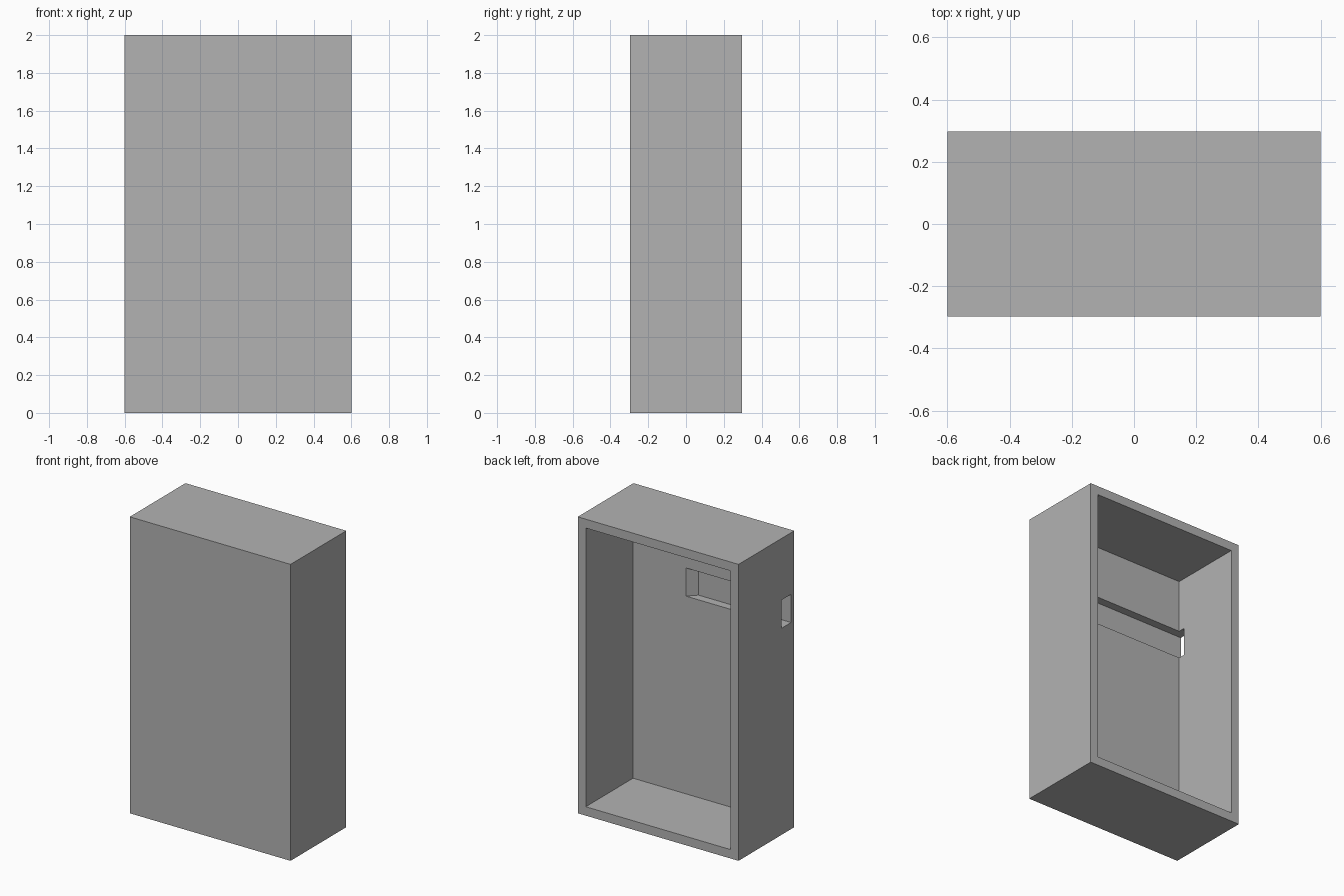
import bpy
import bmesh

# Remove the default object
cube = bpy.data.objects.get("Cube")
if cube:
    bpy.data.objects.remove(cube, do_unlink=True)

WIDTH, DEPTH, HEIGHT = 1.2, 0.594, 2.0
WALL, FRONT_WALL = 0.06, 0.09

grey = bpy.data.materials.new("plain grey")
grey.use_nodes = True
colour = (0.45, 0.45, 0.45, 1)
grey.diffuse_color = colour
grey.node_tree.nodes["Principled BSDF"].inputs["Base Color"].default_value = colour


def prism(name, outline, bottom, top):
    """Extrude an outline in the ground plane from bottom to top."""
    bm = bmesh.new()
    face = bm.faces.new([bm.verts.new((x, y, bottom)) for x, y in outline])
    made = bmesh.ops.extrude_face_region(bm, geom=[face])["geom"]
    verts = [v for v in made if isinstance(v, bmesh.types.BMVert)]
    bmesh.ops.translate(bm, verts=verts, vec=(0, 0, top - bottom))
    bmesh.ops.recalc_face_normals(bm, faces=bm.faces)
    mesh = bpy.data.meshes.new(name)
    bm.to_mesh(mesh)
    bm.free()
    mesh.materials.append(grey)
    obj = bpy.data.objects.new(name, mesh)
    bpy.context.collection.objects.link(obj)
    return obj


def rectangle(x0, x1, y0, y1):
    return [(x0, y0), (x1, y0), (x1, y1), (x0, y1)]


def cut(target, cutter):
    """Subtract the cutter, apply the result and discard the cutter."""
    cutter.hide_render = True
    mod = target.modifiers.new("cut", "BOOLEAN")
    mod.operation = "DIFFERENCE"
    mod.solver = "EXACT"
    mod.object = cutter
    bpy.context.view_layer.objects.active = target
    bpy.ops.object.modifier_apply(modifier=mod.name)
    bpy.data.objects.remove(cutter, do_unlink=True)


# Outer case
hx, hy = WIDTH / 2, DEPTH / 2
case = prism("case", rectangle(-hx, hx, -hy, hy), 0, HEIGHT)

# Cavity open at the back
inner = hx - WALL
cut(case, prism("cavity_cutter", rectangle(-inner, inner, FRONT_WALL - hy, hy + 0.1),
                WALL, HEIGHT - WALL))

# Slot through the right wall, running into the front wall with a slanted end
slot_front, slot_back, slot_end = -0.263, -0.161, 0.09
slot = [(-hx - 0.1, slot_front), (slot_end, slot_front),
        (slot_end + slot_back - slot_front, slot_back), (-hx - 0.1, slot_back)]
cut(case, prism("slot_cutter", slot, 1.394, 1.584))
